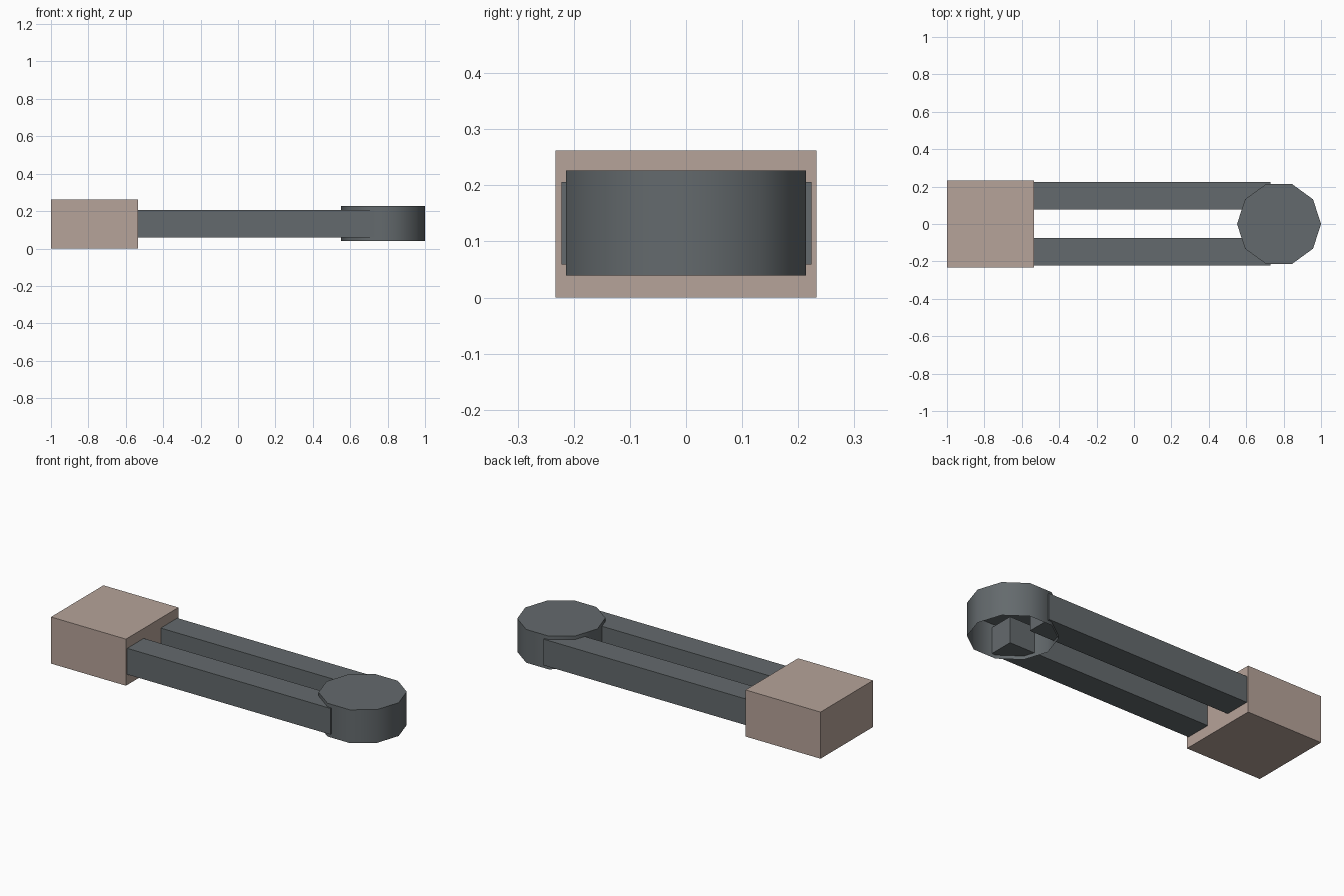
import bpy
import bmesh
import math
from mathutils import Matrix, Vector

if "Cube" in bpy.data.objects:
    bpy.data.objects.remove(bpy.data.objects["Cube"])


def make_material(name, rgb):
    mat = bpy.data.materials.new(name)
    mat.diffuse_color = (*rgb, 1.0)
    mat.use_nodes = True
    mat.node_tree.nodes["Principled BSDF"].inputs["Base Color"].default_value = mat.diffuse_color
    return mat


tan = make_material("dusty_tan", (0.468, 0.366, 0.319))
grey = make_material("slate_grey", (0.127, 0.144, 0.153))


def add_object(name, bm, mat):
    bmesh.ops.recalc_face_normals(bm, faces=bm.faces)
    mesh = bpy.data.meshes.new(name)
    bm.to_mesh(mesh)
    bm.free()
    mesh.materials.append(mat)
    obj = bpy.data.objects.new(name, mesh)
    bpy.context.collection.objects.link(obj)
    return obj


def box(name, low, high, mat):
    low, high = Vector(low), Vector(high)
    bm = bmesh.new()
    bmesh.ops.create_cube(bm, size=1.0, matrix=Matrix.Translation((low + high) / 2)
                          @ Matrix.Diagonal((*(high - low), 1.0)))
    return add_object(name, bm, mat)


# Solid block at the left end
box("end_block", (-1.0, -0.233, 0.0), (-0.534, 0.233, 0.262), tan)

# Two parallel arms
for name, y in (("front_arm", -0.148), ("back_arm", 0.150)):
    box(name, (-0.534, y - 0.0735, 0.059), (0.73, y + 0.0735, 0.206), grey)

# Ten-sided cap, open underneath so the arm ends show inside
SIDES, RADIUS, CENTRE_X, BOTTOM, TOP = 10, 0.2245, 0.7755, 0.039, 0.226
bm = bmesh.new()
rings = []
for z in (BOTTOM, TOP):
    rings.append([bm.verts.new((CENTRE_X + RADIUS * math.cos(math.tau * i / SIDES),
                                RADIUS * math.sin(math.tau * i / SIDES), z))
                  for i in range(SIDES)])
for i in range(SIDES):
    j = (i + 1) % SIDES
    bm.faces.new((rings[0][i], rings[0][j], rings[1][j], rings[1][i]))
bm.faces.new(rings[1])
cap = add_object("round_cap", bm, grey)

# Smooth the cap's wall, keep its rim sharp
bpy.context.view_layer.objects.active = cap
cap.select_set(True)
bpy.ops.object.shade_smooth_by_angle(angle=math.radians(40))
